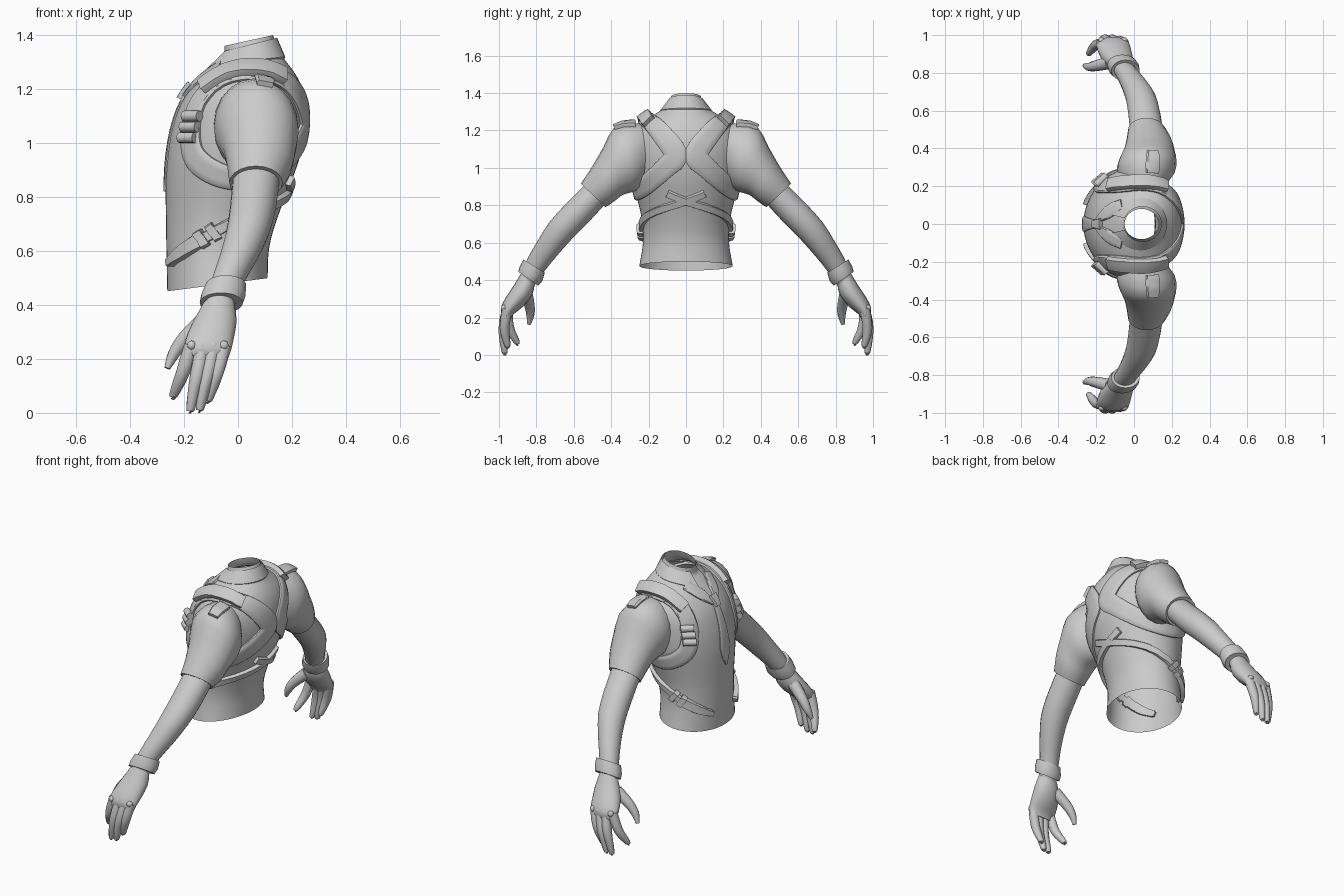
import bpy, bmesh, math
from mathutils import Vector, Matrix
from mathutils.bvhtree import BVHTree

if "Cube" in bpy.data.objects:
    bpy.data.objects.remove(bpy.data.objects["Cube"])

GREY = (0.6, 0.6, 0.6, 1)
mat = bpy.data.materials.new("plain grey")
mat.use_nodes = True
mat.diffuse_color = GREY
mat.node_tree.nodes["Principled BSDF"].inputs["Base Color"].default_value = GREY


def finish(name, bm, mirror=True, angle=45, fix=True):
    """Turn a bmesh into a smooth object, mirrored to the other side if asked."""
    if fix:
        bmesh.ops.recalc_face_normals(bm, faces=bm.faces)
    mesh = bpy.data.meshes.new(name)
    bm.to_mesh(mesh)
    bm.free()
    mesh.materials.append(mat)
    ob = bpy.data.objects.new(name, mesh)
    bpy.context.collection.objects.link(ob)
    bpy.ops.object.select_all(action="DESELECT")
    ob.select_set(True)
    bpy.context.view_layer.objects.active = ob
    bpy.ops.object.shade_smooth_by_angle(angle=math.radians(angle))
    if mirror:
        mod = ob.modifiers.new("mirror", "MIRROR")
        mod.use_axis = (False, True, False)
        mod.use_mirror_merge = False


def surface(bm):
    """Search tree for laying straps on a skin."""
    bm.normal_update()
    return BVHTree.FromBMesh(bm)


def spline(rows, steps, closed=False):
    """Catmull-Rom through rows of numbers."""
    n = len(rows)
    pick = (lambda i: rows[i % n]) if closed else (lambda i: rows[min(max(i, 0), n - 1)])
    out = []
    for i in range(n if closed else n - 1):
        quad = [pick(i + k) for k in (-1, 0, 1, 2)]
        for s in range(steps):
            t = s / steps
            out.append([b + t * (c - a) / 2 + t * t * (a - 2.5 * b + 2 * c - d / 2)
                        + t ** 3 * (1.5 * (b - c) + (d - a) / 2) for a, b, c, d in zip(*quad)])
    return out if closed else out + [list(rows[-1])]


def loft(bm, rings, caps=(False, False), wrap=True, loop=False):
    """Skin a list of point rings."""
    vs = [[bm.verts.new(p) for p in r] for r in rings]
    n = len(vs[0])
    for i in range(len(vs) if loop else len(vs) - 1):
        a, b = vs[i], vs[(i + 1) % len(vs)]
        for j in range(n if wrap else n - 1):
            k = (j + 1) % n
            bm.faces.new((a[j], a[k], b[k], b[j]))
    if caps[0]:
        bm.faces.new(vs[0][::-1])
    if caps[1]:
        bm.faces.new(vs[-1])


def limb(name, rows, steps=2, caps=(False, False), segs=20):
    """Oval tube; each row is outer y, z, inner y, z, lowest x, highest x."""
    rings = []
    for oy, oz, iy, iz, x0, x1 in spline(rows, steps):
        mid = Vector(((x0 + x1) / 2, (oy + iy) / 2, (oz + iz) / 2))
        up = Vector((0, (oy - iy) / 2, (oz - iz) / 2))
        side = Vector(((x1 - x0) / 2, 0, 0))
        rings.append([mid + up * math.cos(a) + side * math.sin(a)
                      for a in (math.tau * k / segs for k in range(segs))])
    bm = bmesh.new()
    loft(bm, rings, caps)
    tree = surface(bm)
    finish(name, bm, fix=False)
    return tree


def strap(name, tree, rows, thick, closed=False, mirror=True, steps=6):
    """Raised band laid on a surface; each row is x, y, z, half width."""
    path = spline(rows, steps, closed)
    n = len(path)
    rings = []
    for i, (x, y, z, w) in enumerate(path):
        ahead = path[(i + 1) % n if closed else min(i + 1, n - 1)]
        behind = path[i - 1 if closed else max(i - 1, 0)]
        p, normal = tree.find_nearest(Vector((x, y, z)))[:2]
        side = normal.cross(Vector(ahead[:3]) - Vector(behind[:3])).normalized()
        low, high = [], []
        for s in (-1, -0.85, -0.4, 0, 0.4, 0.85, 1):
            q, nq = tree.find_nearest(p + side * w * s)[:2]
            low.append(q - nq * 0.012)
            high.append(q + nq * thick * (0.6 if abs(s) == 1 else 1))
        rings.append(high + low[::-1])
    bm = bmesh.new()
    loft(bm, rings, (not closed, not closed), loop=closed)
    finish(name, bm, mirror)


def tube(name, rows, segs=10):
    """Finger-like tube; each row is x, y, z, radius."""
    path = spline(rows, 3)
    rings = []
    for i, (x, y, z, r) in enumerate(path):
        d = Vector(path[min(i + 1, len(path) - 1)][:3]) - Vector(path[max(i - 1, 0)][:3])
        m = d.to_track_quat("Z", "Y").to_matrix()
        rings.append([Vector((x, y, z)) + m @ Vector((r * math.cos(a), r * math.sin(a), 0))
                      for a in (math.tau * k / segs for k in range(segs))])
    bm = bmesh.new()
    loft(bm, rings, (True, True))
    finish(name, bm)


# Shirt body: height, front x, back x, half width, tilt
body = [(0.475, -0.262, 0.11, 0.25, 0.13), (0.6, -0.265, 0.115, 0.23, 0.05),
        (0.72, -0.267, 0.145, 0.235, 0), (0.85, -0.268, 0.195, 0.265, 0),
        (0.95, -0.262, 0.23, 0.29, 0), (1.05, -0.245, 0.25, 0.3, 0),
        (1.14, -0.215, 0.25, 0.295, 0), (1.21, -0.17, 0.235, 0.265, 0),
        (1.26, -0.12, 0.21, 0.215, 0), (1.3, -0.08, 0.175, 0.145, 0.05),
        (1.33, -0.055, 0.15, 0.1, 0.15), (1.38, -0.05, 0.13, 0.08, 0.22)]
rings = []
for z, x0, x1, ry, tilt in spline(body, 3):
    cx, rx = (x0 + x1) / 2, (x1 - x0) / 2
    rings.append([Vector((cx + rx * math.cos(a), ry * math.sin(a), z + tilt * rx * math.cos(a)))
                  for a in (math.tau * k / 48 for k in range(48))])
bm = bmesh.new()
loft(bm, rings)
torso = surface(bm)
finish("shirt_body", bm, mirror=False, fix=False)

# Folded collar, open and dropping to points at the front
outer, inner, top = [], [], []
for k in range(33):
    a = math.radians(-160 + 320 * k / 32)
    c, s = math.cos(a), math.sin(a)
    front = max(0, -c) ** 3
    top.append(Vector((0.045 + 0.1 * c, 0.092 * s, 1.365 + 0.025 * c)))
    outer.append(Vector((0.035 + 0.14 * c - 0.03 * front, 0.14 * s, 1.305 + 0.015 * c - 0.025 * front)))
    inner.append(outer[-1] * 0.97 + Vector((0.001, 0, 0.03)))
bm = bmesh.new()
loft(bm, [inner, outer, top], wrap=False)
finish("collar", bm, mirror=False)
strap("lapel", torso, [(-0.06, 0.1, 1.28, 0.03), (-0.13, 0.06, 1.23, 0.035),
                       (-0.185, 0.015, 1.17, 0.012)], 0.012)

# Necktie and knot
strap("necktie", torso, [(-0.19, 0, 1.18, 0.02), (-0.245, 0, 1.05, 0.032),
                         (-0.265, 0, 0.91, 0.042), (-0.27, 0, 0.82, 0.004)], 0.008, mirror=False)
strap("necktie_knot", torso, [(-0.165, 0, 1.21, 0.03), (-0.2, 0, 1.155, 0.018)], 0.025, mirror=False)

# Short sleeve, bare forearm, wrist cuff and hand
sleeve = limb("sleeve", [
    (0.2, 1.23, 0.2, 0.95, -0.05, 0.16), (0.29, 1.24, 0.25, 0.89, -0.09, 0.215),
    (0.385, 1.215, 0.29, 0.87, -0.08, 0.225), (0.44, 1.115, 0.34, 0.855, -0.055, 0.215),
    (0.5, 1.01, 0.385, 0.82, -0.04, 0.2), (0.562, 0.915, 0.43, 0.79, -0.032, 0.165)])
limb("sleeve_hem", [(0.562, 0.915, 0.43, 0.79, -0.032, 0.165),
                    (0.54, 0.9, 0.45, 0.82, -0.005, 0.135)], 1)
limb("forearm", [
    (0.53, 0.92, 0.42, 0.82, -0.02, 0.155), (0.64, 0.81, 0.525, 0.705, -0.03, 0.14),
    (0.73, 0.71, 0.61, 0.62, -0.045, 0.115), (0.79, 0.615, 0.69, 0.53, -0.07, 0.07),
    (0.845, 0.52, 0.755, 0.45, -0.1, 0.02), (0.885, 0.43, 0.81, 0.37, -0.125, -0.015)])
limb("wrist_cuff", [
    (0.845, 0.49, 0.775, 0.44, -0.1, 0.01), (0.868, 0.51, 0.755, 0.44, -0.12, 0.03),
    (0.888, 0.475, 0.768, 0.395, -0.137, 0.028), (0.897, 0.445, 0.79, 0.37, -0.142, 0.018),
    (0.875, 0.43, 0.81, 0.385, -0.12, -0.01)], 1)
limb("hand", [
    (0.885, 0.43, 0.81, 0.37, -0.13, -0.012), (0.925, 0.365, 0.825, 0.315, -0.165, -0.005),
    (0.965, 0.305, 0.875, 0.255, -0.192, -0.015), (0.99, 0.25, 0.92, 0.22, -0.2, -0.025),
    (0.985, 0.215, 0.935, 0.195, -0.19, -0.035)], caps=(False, True))
tube("thumb", [(-0.13, 0.855, 0.335, 0.035), (-0.2, 0.838, 0.27, 0.029),
               (-0.24, 0.832, 0.215, 0.022), (-0.262, 0.84, 0.165, 0.011)])
tips = [("index", -0.172, -0.237, 0.905, 0.055), ("middle", -0.13, -0.175, 0.97, 0.005),
        ("ring", -0.09, -0.14, 0.97, 0.008), ("little", -0.052, -0.108, 0.955, 0.04)]
for label, bx, tx, ty, tz in tips:
    tube(label + "_finger", [
        (bx, 0.955, 0.25, 0.028), ((bx + tx) / 2, (0.97 + ty) / 2 + 0.008, 0.135 + tz / 4, 0.026),
        (tx, ty, tz + 0.015, 0.017), (tx, ty, tz, 0.009)])
    bm = bmesh.new()
    bmesh.ops.create_uvsphere(bm, u_segments=10, v_segments=6, radius=0.018,
                              matrix=Matrix.Translation((bx, 0.972, 0.25)))
    finish(label + "_knuckle", bm)

# Harness loop round the shoulder, meeting its twin between the shoulder blades
strap("harness", torso, [
    (0.25, 0.055, 1.07, 0.062), (0.23, 0.13, 1.18, 0.055), (0.16, 0.2, 1.255, 0.045),
    (0.05, 0.215, 1.262, 0.045), (-0.06, 0.2, 1.225, 0.045), (-0.14, 0.2, 1.15, 0.045),
    (-0.18, 0.215, 1.05, 0.05), (-0.16, 0.235, 0.95, 0.05), (-0.06, 0.27, 0.88, 0.045),
    (0.06, 0.27, 0.87, 0.045), (0.14, 0.21, 0.91, 0.05), (0.22, 0.11, 1.0, 0.055)],
    0.016, closed=True)

# Padded shoulder rest
strap("shoulder_pad", torso, [
    (-0.125, 0.2, 1.2, 0.034), (-0.04, 0.21, 1.25, 0.036), (0.06, 0.215, 1.27, 0.036),
    (0.175, 0.2, 1.25, 0.034)], 0.042)

# Shoulder tab on the sleeve
strap("shoulder_tab", sleeve, [(0.1, 0.27, 1.25, 0.035), (0.1, 0.33, 1.235, 0.035),
                               (0.1, 0.385, 1.215, 0.028)], 0.02)

# Three stacked cartridges on the chest
for k in range(3):
    bm = bmesh.new()
    spot = Matrix.Translation((-0.187 + 0.008 * k, 0.233, 1.02 + 0.04 * k))
    turn = Vector((0.75, 0.65, 0)).to_track_quat("Z", "Y").to_matrix().to_4x4()
    bmesh.ops.create_cone(bm, cap_ends=True, segments=12, radius1=0.02, radius2=0.02,
                          depth=0.075, matrix=spot @ turn)
    finish("cartridge", bm)

# Slanted belts crossing at the back, with sheath and loops
strap("belt", torso, [
    (-0.235, 0.11, 0.56, 0.02), (-0.17, 0.2, 0.615, 0.02), (-0.07, 0.24, 0.68, 0.02),
    (0.05, 0.22, 0.735, 0.02), (0.14, 0.13, 0.78, 0.02), (0.18, 0, 0.825, 0.02),
    (0.195, -0.1, 0.86, 0.02)], 0.02)
strap("belt_sheath", torso, [(-0.24, 0.1, 0.555, 0.014), (-0.2, 0.17, 0.595, 0.026),
                             (-0.13, 0.22, 0.645, 0.028)], 0.026)
for x, y, z in ((-0.13, 0.222, 0.645), (-0.09, 0.235, 0.67)):
    strap("belt_loop", torso, [(x - 0.012, y - 0.006, z - 0.008, 0.034),
                               (x + 0.012, y + 0.006, z + 0.008, 0.034)], 0.034, steps=2)
